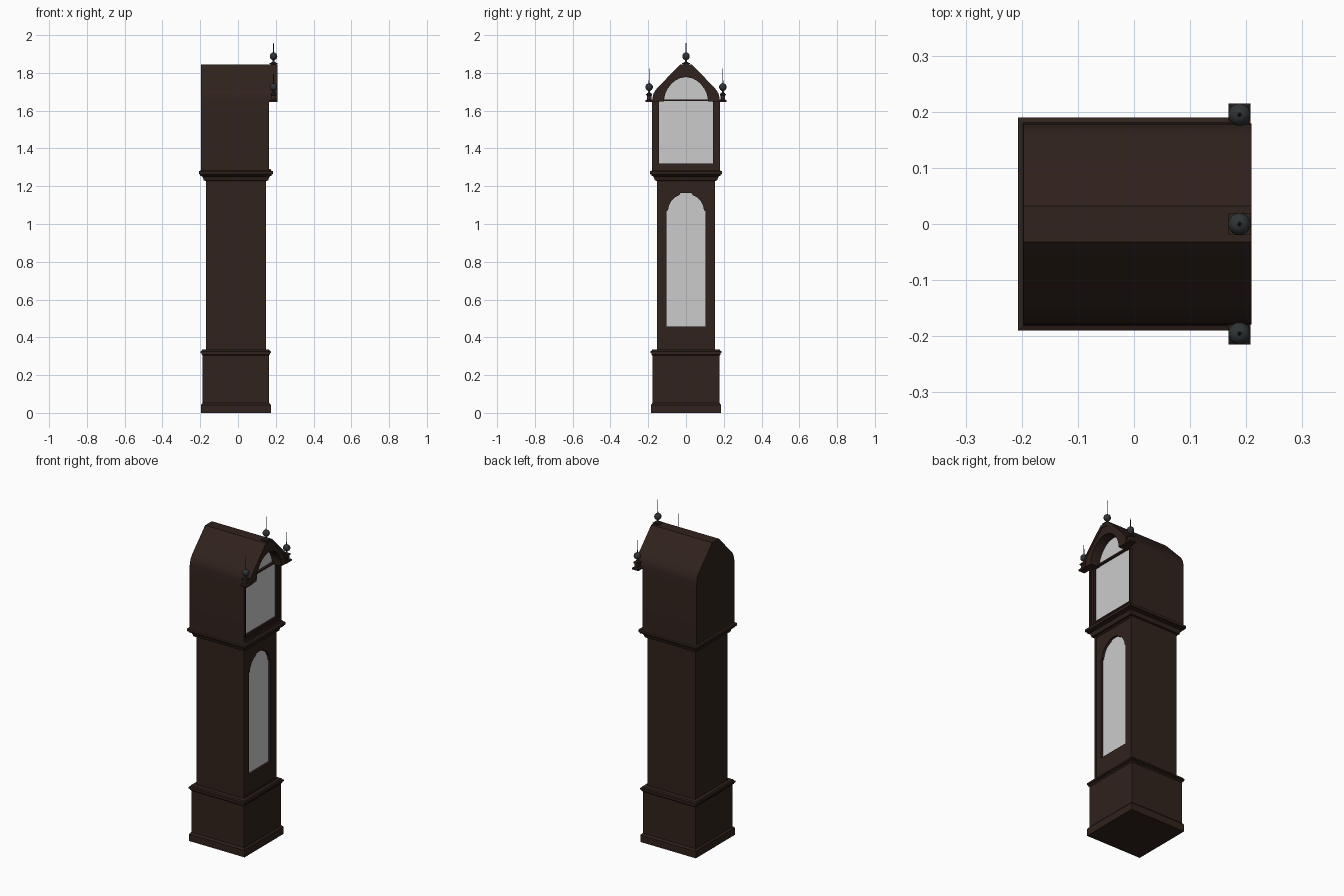
import bpy, bmesh, math
from mathutils import Matrix

if "Cube" in bpy.data.objects:
    bpy.data.objects.remove(bpy.data.objects["Cube"])


def material(name, rgb):
    m = bpy.data.materials.new(name)
    m.diffuse_color = (*rgb, 1)
    m.use_nodes = True
    m.node_tree.nodes["Principled BSDF"].inputs["Base Color"].default_value = m.diffuse_color
    return m


WOOD = material("dark_wood", (0.030, 0.016, 0.012))
METAL = material("dark_metal", (0.03, 0.034, 0.036))


def finish(o, mat):
    if mat:
        o.data.materials.append(mat)
    bpy.ops.object.select_all(action='DESELECT')
    o.select_set(True)
    bpy.context.view_layer.objects.active = o
    bpy.ops.object.shade_smooth_by_angle(angle=math.radians(32))
    return o


def mesh_object(name, bm, mat):
    bmesh.ops.recalc_face_normals(bm, faces=bm.faces)
    me = bpy.data.meshes.new(name)
    bm.to_mesh(me)
    bm.free()
    o = bpy.data.objects.new(name, me)
    bpy.context.collection.objects.link(o)
    return finish(o, mat)


def stack(name, rect, rings, mat=WOOD):
    """Rectangular body lofted through (height, outward offset) rings."""
    x0, x1, y0, y1 = rect
    bm = bmesh.new()
    loops = []
    for z, d in rings:
        loops.append([bm.verts.new(p) for p in (
            (x0 - d, y0 - d, z), (x1 + d, y0 - d, z),
            (x1 + d, y1 + d, z), (x0 - d, y1 + d, z))])
    for a, b in zip(loops, loops[1:]):
        for i in range(4):
            j = (i + 1) % 4
            bm.faces.new((a[i], a[j], b[j], b[i]))
    bm.faces.new(loops[0][::-1])
    bm.faces.new(loops[-1])
    return mesh_object(name, bm, mat)


def plate(name, loops, x0, x1, mat=WOOD):
    """Filled (y, z) outlines, extra loops are holes, extruded along x."""
    cu = bpy.data.curves.new(name, 'CURVE')
    cu.dimensions = '2D'
    cu.fill_mode = 'BOTH'
    cu.extrude = (x1 - x0) / 2
    for pts in loops:
        s = cu.splines.new('POLY')
        s.points.add(len(pts) - 1)
        for p, (y, z) in zip(s.points, pts):
            p.co = (y, z, 0, 1)
        s.use_cyclic_u = True
    o = bpy.data.objects.new(name, cu)
    bpy.context.collection.objects.link(o)
    bpy.ops.object.select_all(action='DESELECT')
    o.select_set(True)
    bpy.context.view_layer.objects.active = o
    bpy.ops.object.convert(target='MESH')
    o = bpy.context.object
    o.data.transform(Matrix(((0, 0, 1, (x0 + x1) / 2), (1, 0, 0, 0),
                             (0, 1, 0, 0), (0, 0, 0, 1))))
    bm = bmesh.new()
    bm.from_mesh(o.data)
    bmesh.ops.remove_doubles(bm, verts=bm.verts, dist=1e-5)
    bmesh.ops.recalc_face_normals(bm, faces=bm.faces)
    bm.to_mesh(o.data)
    bm.free()
    return finish(o, mat)


def mirrored(half):
    """Right half outline listed bottom to top, closed over the centre."""
    return half + [(-y, z) for y, z in reversed(half) if y > 1e-6]


def lathe(name, profile, x, y, z, mat=METAL, n=20):
    bm = bmesh.new()
    vs = [bm.verts.new((x + r, y, z + h)) for r, h in profile]
    es = [bm.edges.new(e) for e in zip(vs, vs[1:])]
    bmesh.ops.spin(bm, geom=vs + es, cent=(x, y, z), axis=(0, 0, 1),
                   angle=math.tau, steps=n)
    bmesh.ops.remove_doubles(bm, verts=bm.verts, dist=1e-6)
    return mesh_object(name, bm, mat)


def rect(y, z0, z1):
    return mirrored([(y, z0), (y, z1)])


# Plinth and base
stack("plinth", (-0.196, 0.174, -0.186, 0.186),
      [(0, 0), (0.042, 0), (0.052, -0.008)])
BASE = (-0.187, 0.163, -0.177, 0.177)
stack("base", BASE, [(0.05, 0), (0.31, 0)])
stack("base_moulding", BASE,
      [(0.303, 0), (0.309, 0.006), (0.316, 0.006), (0.317, 0.011),
       (0.326, 0.011), (0.328, 0.006), (0.335, 0.002)])

# Trunk with corner frame, recessed door and glass
stack("trunk", (-0.17, 0.128, -0.153, 0.153), [(0.33, 0), (1.24, 0)])
plate("trunk_frame", [rect(0.153, 0.33, 1.24), rect(0.143, 0.345, 1.22)],
      0.128, 0.148)
trunk_window = mirrored([(0.102, 0.458), (0.102, 1.068), (0.095, 1.074),
                         (0.091, 1.095), (0.078, 1.122), (0.058, 1.142),
                         (0.035, 1.153), (0.029, 1.163), (0, 1.165)])
plate("trunk_door", [rect(0.143, 0.345, 1.22), trunk_window], 0.128, 0.145)
plate("trunk_glass", [trunk_window], 0.126, 0.131, None)

# Moulding under the hood
stack("hood_moulding", (-0.17, 0.148, -0.153, 0.153),
      [(1.228, 0), (1.23, 0.012), (1.24, 0.014), (1.252, 0.02),
       (1.256, 0.03), (1.262, 0.03), (1.264, 0.037), (1.279, 0.037),
       (1.283, 0.028), (1.29, 0.024)])

# Hood body with gabled roof
SHOULDER = [(0.179, 1.655), (0.177, 1.673), (0.171, 1.692), (0.161, 1.709),
            (0.149, 1.723), (0.032, 1.844)]
hood = mirrored([(0.179, 1.285)] + SHOULDER)
plate("hood", [hood], -0.197, 0.143)
ARCH = [(0.116, 1.648), (0.115, 1.668), (0.109, 1.692), (0.097, 1.716),
        (0.08, 1.739), (0.06, 1.757), (0.035, 1.771), (0, 1.778)]
opening = mirrored([(0.166, 1.302), (0.166, 1.648)] + ARCH)
plate("hood_frame", [hood, opening], 0.143, 0.165)

# Hood door and glass
hood_window = mirrored([(0.143, 1.32), (0.143, 1.65)] + ARCH)
door_step = mirrored([(0.154, 1.31), (0.154, 1.65)] + ARCH)
plate("hood_door_outer", [rect(0.167, 1.301, 1.66), rect(0.154, 1.31, 1.65)],
      0.143, 0.16)
plate("hood_door_inner", [rect(0.155, 1.309, 1.66), rect(0.143, 1.32, 1.65)],
      0.143, 0.155)
plate("hood_glass", [hood_window], 0.141, 0.146, None)

# Pediment projecting over the door, with an arched opening
pediment = mirrored([(0.179, 1.646)] + SHOULDER)
arch_cut = mirrored(ARCH)
left_right = pediment + arch_cut[::-1]
plate("pediment", [left_right], 0.16, 0.206)
# Raised gable trim following the roof edge
inner = [(y - 0.018 if y > 0.1 else 0.025, z if y > 0.1 else z - 0.018)
         for y, z in SHOULDER]
trim = pediment + mirrored([(0.161, 1.646)] + inner)[::-1]
plate("gable_trim", [trim], 0.204, 0.209)

# Finials: pedestal, turned ball and needle spike
BALL = [(0.02 * math.cos(math.radians(a)), 0.036 + 0.02 * math.sin(math.radians(a)))
        for a in range(-70, 81, 15)]
PROFILE = ([(0, -0.002), (0.012, -0.002), (0.012, 0.003), (0.006, 0.006),
            (0.0045, 0.014)] + BALL + [(0.0025, 0.06), (0.0015, 0.1), (0, 0.148)])
FX = 0.188
for label, y, z in (("left", -0.195, 1.689), ("centre", 0, 1.852),
                    ("right", 0.195, 1.689)):
    lathe(label + "_finial", PROFILE, FX, y, z)
    core = (FX - 0.012, FX + 0.012, y - 0.012, y + 0.012)
    if y:
        rings = [(z - 0.044, 0.008), (z - 0.034, 0.008), (z - 0.03, 0.0),
                 (z - 0.008, 0.0), (z - 0.007, 0.004), (z, 0.004)]
    else:
        rings = [(z - 0.014, 0.005), (z - 0.005, 0.005), (z - 0.004, 0.008),
                 (z, 0.008)]
    stack(label + "_finial_pedestal", core, rings)
